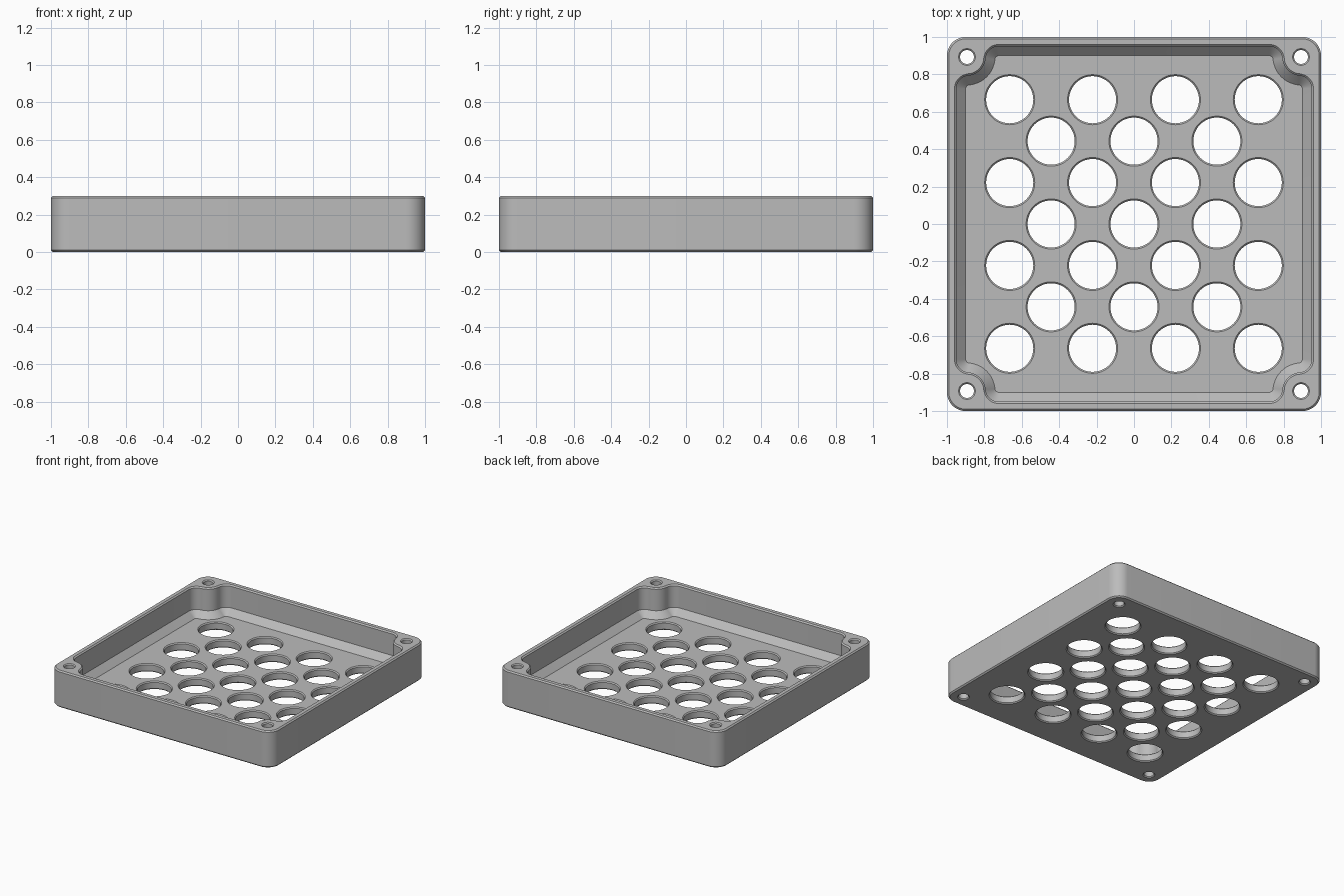
import bpy, bmesh
from math import cos, sin, pi, radians

if "Cube" in bpy.data.objects:
    bpy.data.objects.remove(bpy.data.objects["Cube"])

HEIGHT, FLOOR, EDGE = 0.3, 0.065, 0.01
SCREW = 0.893          # screw hole offset from the centre
PITCH = 0.2215         # half spacing of the vent holes

grey = bpy.data.materials.new("light grey")
grey.use_nodes = True
grey.diffuse_color = (0.5, 0.5, 0.5, 1)
grey.node_tree.nodes["Principled BSDF"].inputs["Base Color"].default_value = (0.5, 0.5, 0.5, 1)


def arc(cx, cy, r, start, end, steps=12):
    angles = [radians(start + (end - start) * i / steps) for i in range(steps + 1)]
    return [(cx + r * cos(a), cy + r * sin(a)) for a in angles]


def four_corners(points):
    """Repeat one corner's outline around the square."""
    loop = []
    for _ in range(4):
        loop += points
        points = [(-y, x) for x, y in points]
    return loop


def outer_outline(inset):
    return four_corners(arc(0.9, 0.9, 0.1 - inset, 0, 90))


def pocket_outline(inset):
    """Straight walls that curve inward around each screw boss."""
    boss, fillet = 0.1 + inset, 0.07 - inset
    near = SCREW - 0.1 - 0.07
    far = 0.95 - 0.07
    return four_corners(arc(far, near, fillet, 0, 90)
                        + arc(SCREW, SCREW, boss, 270, 180)
                        + arc(near, far, fillet, 0, 90))


def loft(name, layers):
    """Closed solid through (outline, z) layers listed from bottom to top."""
    bm = bmesh.new()
    rings = [[bm.verts.new((x, y, z)) for x, y in outline] for outline, z in layers]
    for low, high in zip(rings, rings[1:]):
        for i in range(len(low)):
            j = (i + 1) % len(low)
            bm.faces.new((low[i], low[j], high[j], high[i]))
    bm.faces.new(rings[0][::-1])
    bm.faces.new(rings[-1])
    mesh = bpy.data.meshes.new(name)
    bm.to_mesh(mesh)
    bm.free()
    mesh.materials.append(grey)
    obj = bpy.data.objects.new(name, mesh)
    bpy.context.collection.objects.link(obj)
    return obj


def cut(body, cutter):
    mod = body.modifiers.new("cut", "BOOLEAN")
    mod.operation, mod.solver, mod.object = "DIFFERENCE", "EXACT", cutter
    bpy.context.view_layer.objects.active = body
    bpy.ops.object.modifier_apply(modifier=mod.name)
    bpy.data.objects.remove(cutter)


def drill(body, x, y, r, top, chamfer):
    """Through hole with a chamfered rim at both ends."""
    wide = r + chamfer + 0.02
    levels = [(wide, -0.02), (r, chamfer), (r, top - chamfer), (wide, top + 0.02)]
    cut(body, loft("hole_cutter", [(arc(x, y, rad, 0, 352.5, 47), z) for rad, z in levels]))


# Tray body with chamfered top and bottom edges
tray = loft("vented_tray", [(outer_outline(EDGE), 0), (outer_outline(0), EDGE),
                            (outer_outline(0), HEIGHT - EDGE), (outer_outline(EDGE), HEIGHT)])

# Pocket with sloped foot and chamfered rim
cut(tray, loft("pocket_cutter", [(pocket_outline(0.05), FLOOR), (pocket_outline(0), FLOOR + 0.05),
                                 (pocket_outline(0), HEIGHT - EDGE),
                                 (pocket_outline(-2 * EDGE), HEIGHT + EDGE)]))

# Staggered vent holes: rows of four and three
for row in range(-3, 4):
    for col in range(-3, 4):
        if (row + col) % 2 == 0:
            drill(tray, col * PITCH, row * PITCH, 0.126, FLOOR, 0.008)

# Screw holes through the corner bosses
for sx in (-1, 1):
    for sy in (-1, 1):
        drill(tray, sx * SCREW, sy * SCREW, 0.037, HEIGHT, 0.008)

# Smooth the curves and keep the chamfers sharp
bpy.ops.object.select_all(action="DESELECT")
tray.select_set(True)
bpy.context.view_layer.objects.active = tray
bpy.ops.object.shade_smooth_by_angle(angle=radians(25))
